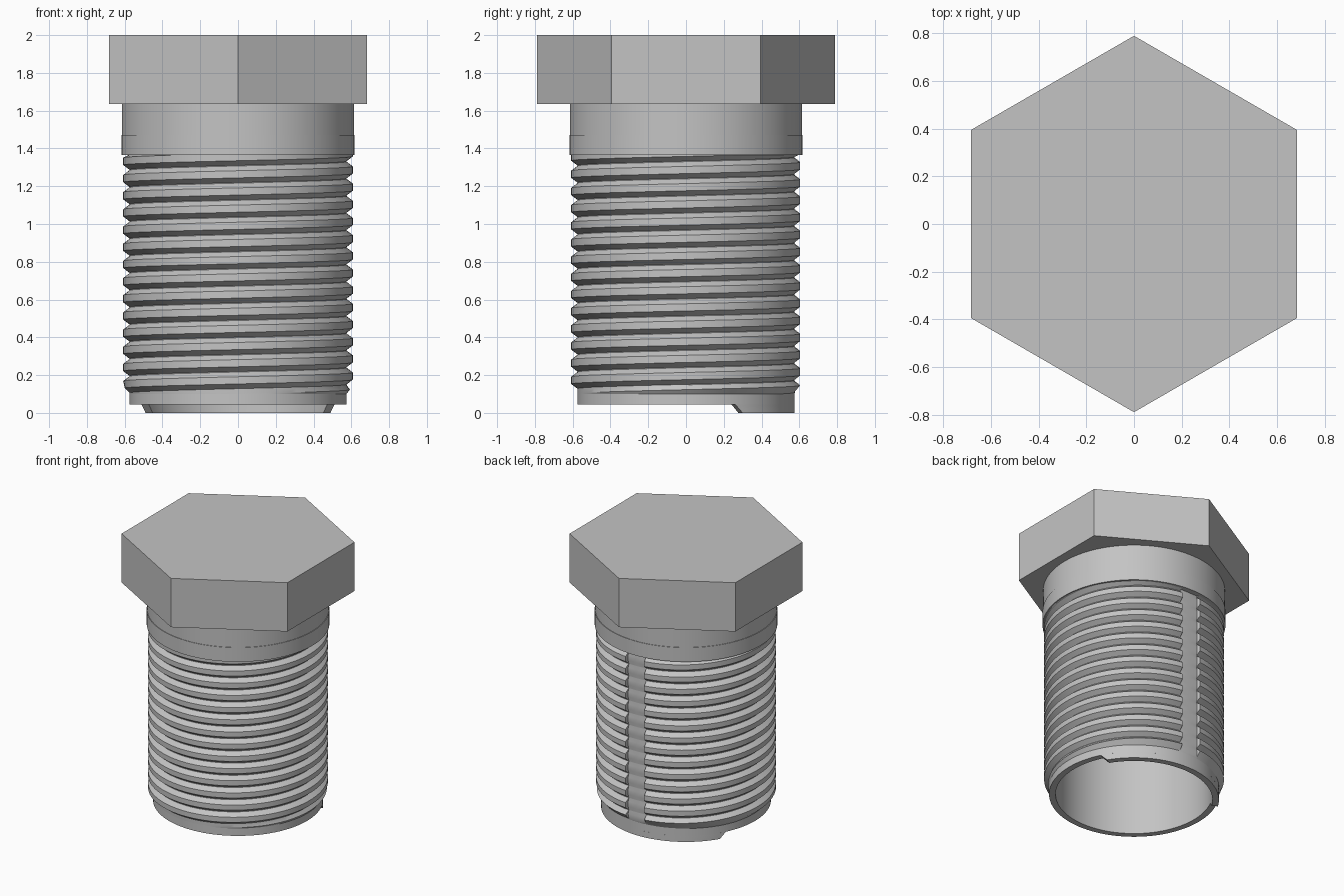
import bpy, bmesh
from math import sin, cos, radians, pi, floor

cube = bpy.data.objects.get("Cube")
if cube:
    bpy.data.objects.remove(cube, do_unlink=True)

steel = bpy.data.materials.new("grey_steel")
steel.use_nodes = True
STEEL = (0.55, 0.55, 0.55, 1)
steel.diffuse_color = STEEL
steel.node_tree.nodes["Principled BSDF"].inputs["Base Color"].default_value = STEEL


def finish(name, bm, smooth=True):
    bmesh.ops.remove_doubles(bm, verts=bm.verts, dist=1e-5)
    bmesh.ops.recalc_face_normals(bm, faces=bm.faces)
    mesh = bpy.data.meshes.new(name)
    bm.to_mesh(mesh)
    bm.free()
    mesh.materials.append(steel)
    obj = bpy.data.objects.new(name, mesh)
    bpy.context.collection.objects.link(obj)
    if smooth:
        bpy.ops.object.select_all(action='DESELECT')
        obj.select_set(True)
        bpy.context.view_layer.objects.active = obj
        bpy.ops.object.shade_smooth_by_angle(angle=radians(25))
    return obj


def polar(bm, r, angle, z):
    return bm.verts.new((r * cos(angle), r * sin(angle), z))


def lathe(name, profile, sides, smooth=True):
    # Revolve (radius, height) points; the first corner points to +y
    bm = bmesh.new()
    rings = [[polar(bm, r, pi / 2 + 2 * pi * i / sides, z) for i in range(sides)]
             for r, z in profile]
    for a, b in zip(rings, rings[1:]):
        for i in range(sides):
            j = (i + 1) % sides
            bm.faces.new((a[i], a[j], b[j], b[i]))
    for ring in (rings[0], rings[-1]):
        bm.faces.new(ring)
    return finish(name, bm, smooth)


BORE, RING, LIP = 0.53, 0.574, 0.045
COLLAR, HEAD, TOP = 1.364, 1.636, 2.0

# Hexagonal head
lathe("hex_head", [(0.79, HEAD), (0.79, TOP)], 6, smooth=False)

# Hollow body: blind bore, lower ring, core behind the thread, collar
lathe("body", [(BORE, 1.6), (BORE, LIP), (RING, LIP), (RING, 0.115), (0.56, 0.115),
               (0.56, COLLAR), (0.618, COLLAR), (0.618, 1.47), (0.614, 1.47),
               (0.614, HEAD)], 100)

# Helical thread with a lengthwise flat at the back
PITCH, CREST, ROOT, FLAT = 1 / 11, 0.608, 0.575, 0.578
TOOTH = [(ROOT, -0.044), (CREST, -0.019), (CREST, 0.019), (ROOT, 0.044)]
STEPS, TURNS = 100, 17
angles = [(2 * pi * i / STEPS, 23 <= i <= 27) for i in range(STEPS)]
edge = 2 * pi * 23 / STEPS
angles += [(edge - 0.002, False), (pi - edge + 0.002, False)]
angles.sort()

bm = bmesh.new()
columns = []
for angle, in_flat in angles:
    column = []
    for turn in range(-1, TURNS):
        for r, dz in TOOTH:
            z = 0.195 + PITCH * (turn - 2 + angle / (2 * pi)) + dz
            z = min(max(z, 0.1), COLLAR + 0.004)
            r = min(r, max(RING, RING + z - 0.105))
            if in_flat:
                r = min(r, FLAT / sin(angle))
            column.append(polar(bm, r, angle, z))
    columns.append(column)
shift = len(TOOTH)
columns.append(columns[0][shift:])
for a, b in zip(columns, columns[1:]):
    for j in range(min(len(a), len(b)) - 1):
        bm.faces.new((a[j], b[j], b[j + 1], a[j + 1]))
bmesh.ops.dissolve_degenerate(bm, dist=1e-5, edges=bm.edges)
finish("thread", bm)

# Locating tab below the ring, with sloped ends
bm = bmesh.new()
sections = []
SEGMENTS = 36
for i in range(SEGMENTS + 1):
    t = 2 * i / SEGMENTS - 1
    top, low = (pi / 2 + t * radians(half) for half in (63, 58.5))
    sections.append([polar(bm, BORE, low, 0), polar(bm, RING, low, 0),
                     polar(bm, RING, top, LIP), polar(bm, BORE, top, LIP)])
for a, b in zip(sections, sections[1:]):
    for k in range(4):
        m = (k + 1) % 4
        bm.faces.new((a[k], a[m], b[m], b[k]))
bm.faces.new(sections[0])
bm.faces.new(sections[-1])
finish("locating_tab", bm)
